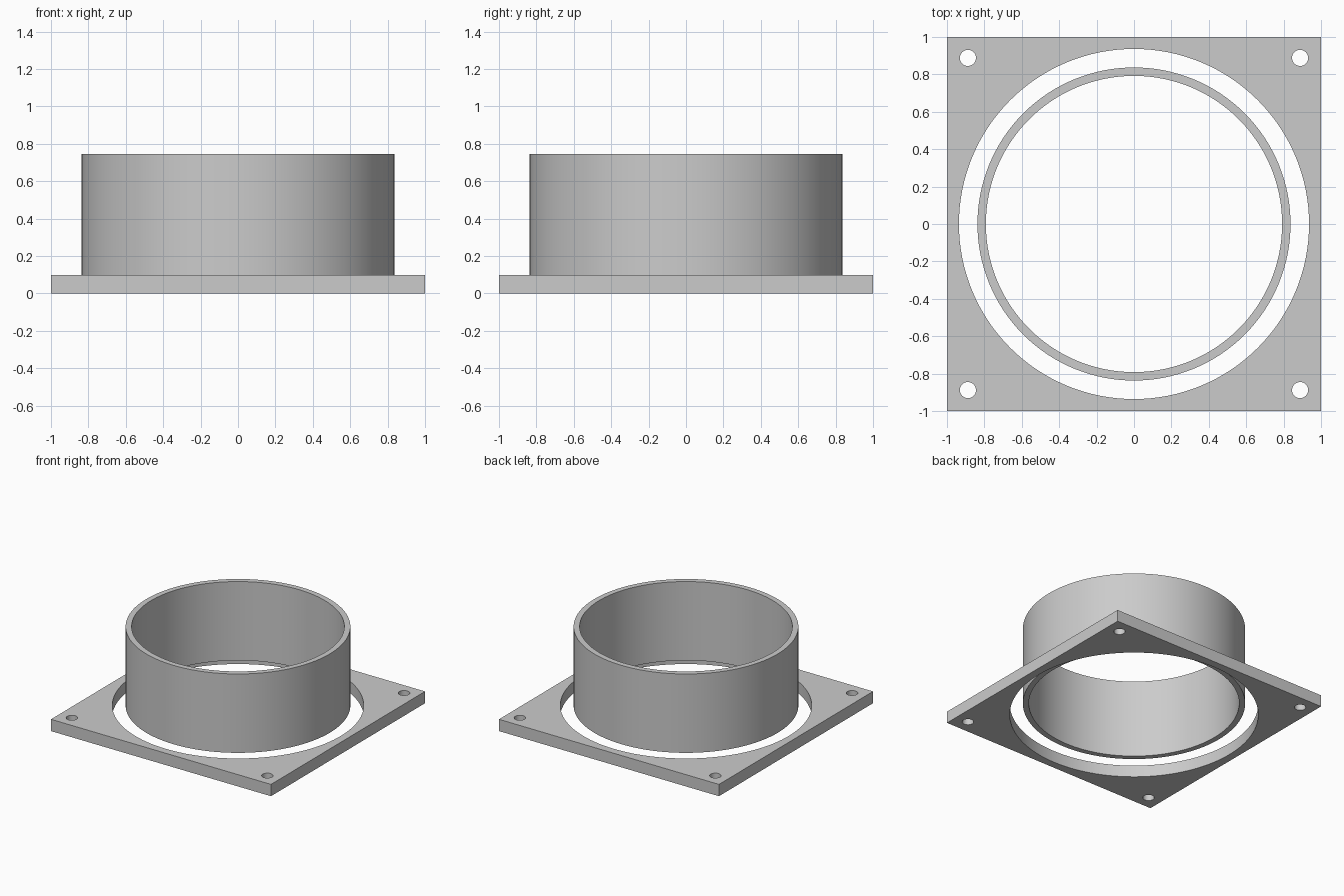
import bpy
import math

cube = bpy.data.objects.get("Cube")
if cube:
    bpy.data.objects.remove(cube, do_unlink=True)

PLATE_H = 0.097
TUBE_TOP = 0.745

grey = bpy.data.materials.new("plain grey")
grey.use_nodes = True
color = (0.6, 0.6, 0.6, 1)
grey.diffuse_color = color
grey.node_tree.nodes["Principled BSDF"].inputs["Base Color"].default_value = color


def cylinder(name, radius, bottom, top, x=0, y=0, sides=128):
    bpy.ops.mesh.primitive_cylinder_add(
        vertices=sides, radius=radius, depth=top - bottom,
        location=(x, y, (bottom + top) / 2))
    obj = bpy.context.object
    obj.name = name
    obj.data.materials.append(grey)
    return obj


def cut(target, cutter):
    """Subtract the cutter, apply the result and discard the cutter."""
    mod = target.modifiers.new("cut", "BOOLEAN")
    mod.operation = "DIFFERENCE"
    mod.solver = "EXACT"
    mod.object = cutter
    bpy.context.view_layer.objects.active = target
    bpy.ops.object.modifier_apply(modifier=mod.name)
    bpy.data.objects.remove(cutter, do_unlink=True)


def smooth(obj):
    bpy.ops.object.select_all(action="DESELECT")
    obj.select_set(True)
    bpy.context.view_layer.objects.active = obj
    bpy.ops.object.shade_smooth_by_angle(angle=math.radians(30))


# Square flange plate with a large opening and four corner screw holes
bpy.ops.mesh.primitive_cube_add(size=1, location=(0, 0, PLATE_H / 2))
plate = bpy.context.object
plate.name = "flange_plate"
plate.scale = (2, 2, PLATE_H)
bpy.ops.object.transform_apply(location=False, rotation=False, scale=True)
plate.data.materials.append(grey)
cut(plate, cylinder("opening_cutter", 0.936, -0.1, 0.3))
for x in (-1, 1):
    for y in (-1, 1):
        cut(plate, cylinder("screw_hole_cutter", 0.043, -0.1, 0.3,
                            x * 0.888, y * 0.888, 48))
smooth(plate)

# Open tube standing free, its lower rim level with the top of the plate
tube = cylinder("tube", 0.837, PLATE_H, TUBE_TOP)
cut(tube, cylinder("bore_cutter", 0.792, -0.1, 1))
smooth(tube)
